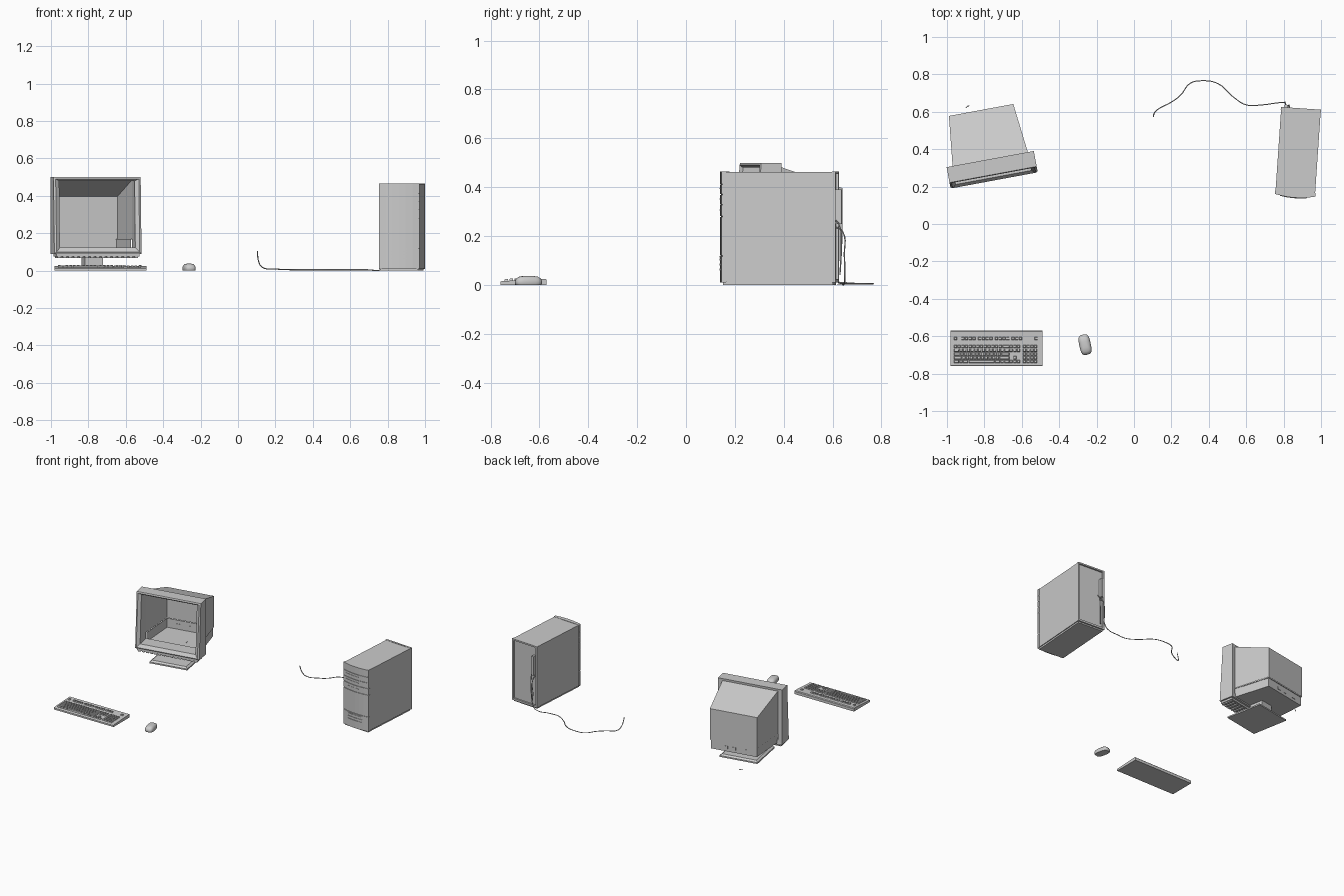
import bpy, bmesh, math
from mathutils import Matrix, Vector

if "Cube" in bpy.data.objects:
    bpy.data.objects.remove(bpy.data.objects["Cube"])

def place(x, y, deg):
    return Matrix.Translation((x, y, 0)) @ Matrix.Rotation(math.radians(deg), 4, 'Z')

def finish(name, bm, M=Matrix(), normals=True):
    if normals:
        bmesh.ops.recalc_face_normals(bm, faces=bm.faces)
    me = bpy.data.meshes.new(name)
    bm.to_mesh(me)
    bm.free()
    ob = bpy.data.objects.new(name, me)
    bpy.context.collection.objects.link(ob)
    ob.matrix_world = M
    return ob

def bridge(bm, a, b, skip=()):
    n = len(a)
    for i in range(n):
        if i not in skip:
            bm.faces.new((a[i], a[(i + 1) % n], b[(i + 1) % n], b[i]))

# rings are (half width, bottom z, top z, y at bottom, y at top)
def loft(name, rings, M, cap0=False, cap1=False, loop=False, skip=()):
    bm = bmesh.new()
    vs = [[bm.verts.new(p) for p in ((-w, yb, z0), (w, yb, z0), (w, yt, z1), (-w, yt, z1))]
          for w, z0, z1, yb, yt in rings]
    for a, b in zip(vs, vs[1:]):
        bridge(bm, a, b, skip)
    if loop:
        bridge(bm, vs[-1], vs[0])
    if cap0:
        bm.faces.new(vs[0])
    if cap1:
        bm.faces.new(vs[-1])
    return finish(name, bm, M)

def add_box(bm, x0, x1, y0, y1, z0, z1):
    c = Vector(((x0 + x1) / 2, (y0 + y1) / 2, (z0 + z1) / 2))
    bmesh.ops.create_cube(bm, size=1, matrix=Matrix.Translation(c) @ Matrix.Diagonal((x1 - x0, y1 - y0, z1 - z0, 1)))

def boxes(name, items, M):
    bm = bmesh.new()
    for it in items:
        add_box(bm, *it)
    return finish(name, bm, M)

def prism(name, pts, axis, lo, hi, M=Matrix()):
    bm = bmesh.new()
    def co(p, t):
        return (t, p[0], p[1]) if axis == 'X' else (p[0], p[1], t)
    a = [bm.verts.new(co(p, lo)) for p in pts]
    b = [bm.verts.new(co(p, hi)) for p in pts]
    bridge(bm, a, b)
    bm.faces.new(a)
    bm.faces.new(b)
    return finish(name, bm, M)

def cable(name, pts, r=0.003):
    cu = bpy.data.curves.new(name, 'CURVE')
    cu.dimensions = '3D'
    cu.bevel_depth = r
    cu.bevel_resolution = 1
    cu.resolution_u = 5
    cu.use_fill_caps = True
    sp = cu.splines.new('BEZIER')
    sp.bezier_points.add(len(pts) - 1)
    for bp, p in zip(sp.bezier_points, pts):
        bp.co = p
        bp.handle_left_type = bp.handle_right_type = 'AUTO'
    ob = bpy.data.objects.new(name, cu)
    bpy.context.collection.objects.link(ob)

# ---- monitor (empty shell, open at the front) ----
MON = place(-0.748, 0.235, 10.5)
loft("monitor_bezel", [(.205, .123, .48, .112, .112), (.237, .09, .50, .114, .114),
                       (.237, .09, .50, .004, .03), (.226, .10, .49, -.002, .026),
                       (.205, .123, .48, .014, .036)], MON, loop=True)
loft("monitor_shell_upper", [(.205, .168, .485, .11, .11), (.175, .168, .396, .381, .381)],
     MON, cap1=True, skip=(0,))
loft("monitor_shell_lower", [(.200, .10, .163, .11, .11), (.170, .10, .163, .376, .376)],
     MON, cap1=True, skip=(2,))
prism("monitor_shell_seam", [(-.198, .11), (-.203, .11), (-.173, .379), (.173, .379), (.203, .11),
                             (.198, .11), (.168, .374), (-.168, .374)], 'Z', .163, .168, MON)
# lip under the bezel with ribs
boxes("monitor_lower_lip", [(-.225, .225, .006, .10, .076, .092)], MON)
boxes("monitor_lip_ribs", [(-.21 + i * .03 - .009, -.21 + i * .03 + .009, .008, .09, .068, .077)
                           for i in range(15)], MON)
boxes("monitor_rear_ports", [(u - .015, u + .015, .374, .379, .12, .14) for u in (-.09, 0, .06)], MON)
boxes("monitor_neck", [(-.05, .05, .12, .22, .015, .102)], MON)
bm = bmesh.new()
base = [[bm.verts.new((.01 + s * x, .14 + s * y, z)) for x, y in ((-.14, -.14), (.14, -.14), (.14, .14), (-.14, .14))]
        for s, z in ((1, 0), (1, .01), (.9, .02))]
bridge(bm, base[0], base[1])
bridge(bm, base[1], base[2])
bm.faces.new(base[0])
bm.faces.new(base[2])
finish("monitor_base", bm, MON)

# ---- tower ----
TOW = place(.877, .383, -3.9)
loft("tower_case", [(.106, .012, .463, -.215, -.215), (.106, .012, .463, .222, .222),
                    (.108, .010, .465, .222, .222), (.108, .010, .465, .236, .236),
                    (.097, .024, .454, .236, .236), (.097, .024, .454, .224, .224)],
     TOW, cap0=True, cap1=True)
boxes("tower_plinth", [(-.1, .1, -.225, .225, 0, .013)], TOW)

def bow(x):
    return -.243 + .013 * (x / .108) ** 2

def bowed(name, x0, x1, z0, z1, out, back=None):
    xs = [x0 + (x1 - x0) * i / 6 for i in range(7)]
    pts = [(x, bow(x) - out) for x in xs]
    if back is None:
        pts += [(x, bow(x) + .004) for x in reversed(xs)]
    else:
        pts += [(x1, back), (x0, back)]
    return prism(name, pts, 'Z', z0, z1, TOW)

# front panel as stacked slabs, leaving grooves between the drive bays
zs = [.010, .120, .282, .330, .372, .414, .465]
for i, (a, b) in enumerate(zip(zs, zs[1:])):
    bowed(f"tower_front_slab_{i}", -.108, .108, a, b - (.003 if b < .46 else 0), 0, -.212)
bowed("tower_front_core", -.107, .107, .012, .462, -.004, -.210)
for i, z in enumerate((.305, .35, .392)):
    bowed(f"drive_slot_{i}", -.08, .03, z, z + .004, .002)
bowed("floppy_slot", -.07, .065, .112, .118, .003)
for i, z in enumerate((.06, .08, .10)):
    bowed(f"front_button_{i}", -.06, .06, z, z + .008, .003)

# ---- cables behind the tower ----
boxes("power_plug", [(-.088, -.07, .222, .25, .25, .39)], TOW)
cable("power_cable", [(.81, .605, .24), (.81, .64, .22), (.803, .648, .12), (.80, .65, .03), (.77, .648, .006),
                      (.685, .637, .005), (.60, .637, .005), (.53, .68, .005), (.45, .75, .005), (.36, .766, .005),
                      (.30, .752, .005), (.25, .69, .006), (.20, .652, .009), (.13, .615, .018),
                      (.11, .595, .05), (.104, .575, .105)])
cable("short_cable", [(.83, .605, .27), (.83, .625, .25), (.828, .635, .15), (.822, .63, .04)])
cable("loose_cable_end", [(-.90, .62, .003), (-.89, .63, .004), (-.88, .632, .003)], .002)

# ---- keyboard ----
def deck(y):
    return .015 + (y + .76) * .045

prism("keyboard_body", [(-.76, 0), (-.57, 0), (-.57, .02), (-.575, .025), (-.60, .0235),
                        (-.755, .0155), (-.76, .012)], 'X', -.98, -.49)

def key(bm, x, y, w, h):
    g = .0015
    z = deck(y)
    lo, hi = [[bm.verts.new((x + sx * (w / 2 - i), y + sy * (h / 2 - i), z + dz))
               for sx, sy in ((-1, -1), (1, -1), (1, 1), (-1, 1))] for i, dz in ((g, -.001), (g + .0025, .009))]
    bridge(bm, lo, hi)
    bm.faces.new(hi)

bm = bmesh.new()
U, X0, Y0 = .02, -.965, -.735
rows = [[1.5, 1, 1.5, 7, 1.5, 1, 1.5], [2.25] + [1] * 10 + [2.75], [1.75] + [1] * 11 + [2.25],
        [1.5] + [1] * 12 + [1.5], [1] * 13 + [2]]
for r, row in enumerate(rows):
    x = X0
    for w in row:
        key(bm, x + w * U / 2, Y0 + r * U, w * U, U)
        x += w * U
for x in (0, 2, 3, 4, 5, 6.5, 7.5, 8.5, 9.5, 11, 12, 13, 14, 15.4, 16.4, 17.4, 21.6):
    key(bm, X0 + (x + .5) * U, -.612, U, U)
for c in range(3):
    for r in (0, 3, 4):
        key(bm, X0 + (15.9 + c) * U - .01, Y0 + r * U, U, U)
key(bm, X0 + 16.4 * U, Y0 + U, U, U)
for c in range(4):
    for r in range(5):
        key(bm, X0 + (19.05 + c) * U - .002, Y0 + r * U, U, U)
finish("keyboard_keys", bm)

# ---- mouse ----
bm = bmesh.new()
prev = None
for s, z in ((.93, 0), (1, .005), (1, .016), (.9, .027), (.68, .034), (.35, .037)):
    ring = []
    for i in range(24):
        a = 2 * math.pi * i / 24
        c, d = math.cos(a), math.sin(a)
        ring.append(bm.verts.new((.031 * s * math.copysign(abs(c) ** .6, c), .055 * s * math.copysign(abs(d) ** .6, d), z)))
    if prev:
        bridge(bm, prev, ring)
    else:
        bm.faces.new(ring)
    prev = ring
bm.faces.new(prev)
mouse = finish("mouse", bm, place(-.262, -.645, 12))
bpy.context.view_layer.objects.active = mouse
mouse.select_set(True)
bpy.ops.object.shade_smooth_by_angle(angle=math.radians(40))
